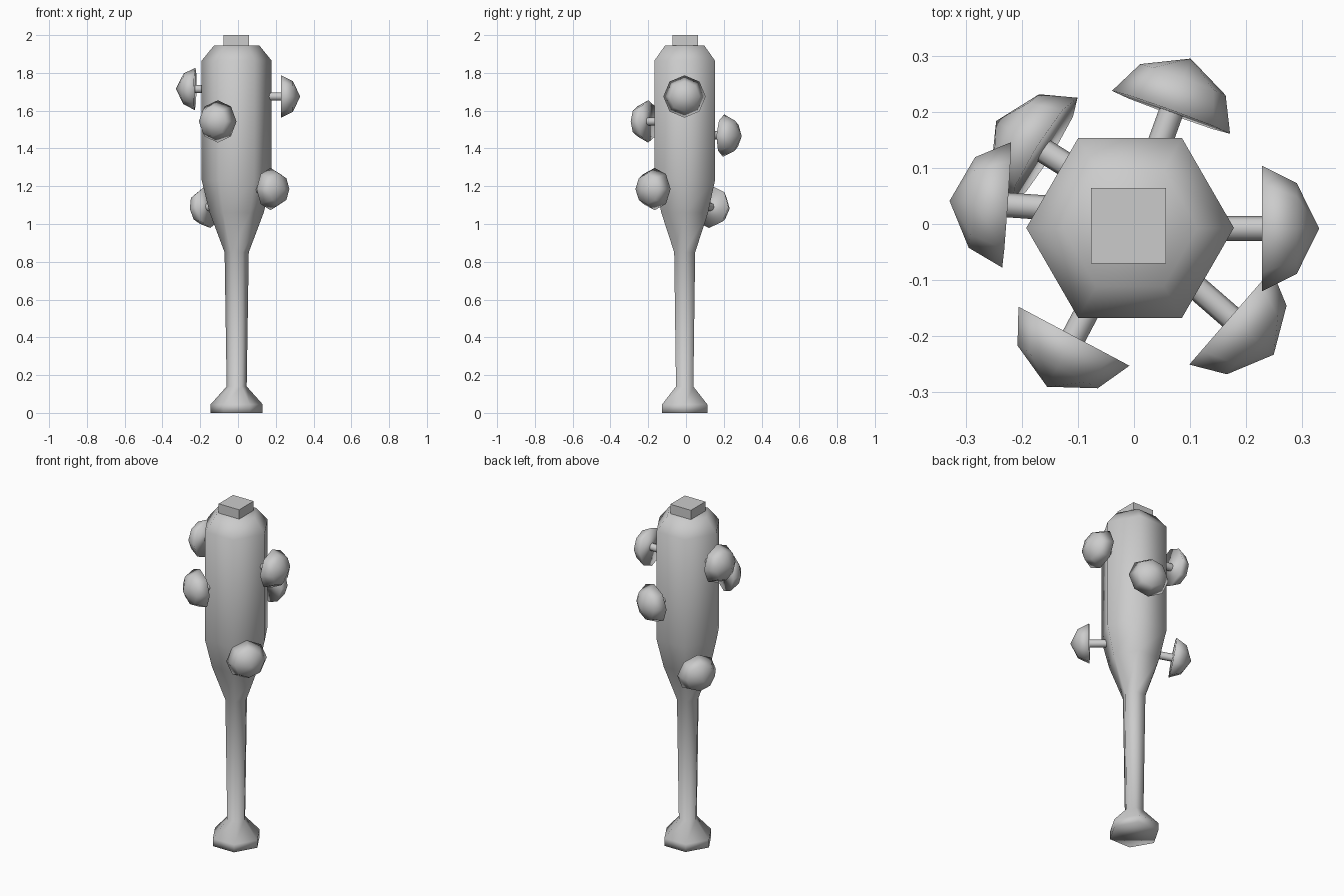
import bpy, bmesh, math
from mathutils import Matrix, Vector

if "Cube" in bpy.data.objects:
    bpy.data.objects.remove(bpy.data.objects["Cube"])

CX, CY = -0.007, -0.007


def lathe(name, profile, sides, matrix):
    """Closed solid of revolution from (radius, height) pairs; radius 0 makes a point."""
    bm = bmesh.new()
    rings = []
    for r, h in profile:
        count = 1 if r == 0 else sides
        rings.append([bm.verts.new((r * math.cos(2 * math.pi * i / sides),
                                    r * math.sin(2 * math.pi * i / sides), h))
                      for i in range(count)])
    for a, b in zip(rings, rings[1:]):
        for i in range(sides):
            j = (i + 1) % sides
            if len(b) == 1:
                bm.faces.new((a[i], a[j], b[0]))
            else:
                bm.faces.new((a[i], a[j], b[j], b[i]))
    bm.faces.new(rings[0][::-1])
    if len(rings[-1]) > 1:
        bm.faces.new(rings[-1])
    for f in bm.faces:
        f.smooth = True
    bm.transform(matrix)
    bmesh.ops.recalc_face_normals(bm, faces=bm.faces)
    mesh = bpy.data.meshes.new(name)
    bm.to_mesh(mesh)
    bm.free()
    obj = bpy.data.objects.new(name, mesh)
    bpy.context.collection.objects.link(obj)
    return obj


# Six-sided club: pommel, grip, flare, barrel, bevelled top
lathe("club_body",
      [(0.138, 0.0), (0.138, 0.045), (0.053, 0.14), (0.064, 0.85),
       (0.143, 1.06), (0.185, 1.23), (0.185, 1.865), (0.12, 1.945)],
      6, Matrix.Translation((CX, CY, 0)))

# Square block on top
bpy.ops.mesh.primitive_cube_add(size=1, location=(-0.01, -0.003, 1.965))
block = bpy.context.object
block.name = "top_block"
block.scale = (0.134, 0.135, 0.07)

# Mushroom-headed studs: rim centre, heading and pitch in degrees
studs = [
    ((0.228, -0.008, 1.675), 0, 0),
    ((0.066, 0.199, 1.468), 70, -2),
    ((-0.160, 0.130, 1.090), 148, -8),
    ((-0.227, 0.034, 1.715), 176, 1),
    ((-0.107, -0.200, 1.543), 242, 0),
    ((0.172, -0.166, 1.185), -41, 0),
]
for n, (rim, heading, pitch) in enumerate(studs, 1):
    aim = (Matrix.Translation(Vector(rim))
           @ Matrix.Rotation(math.radians(heading), 4, 'Z')
           @ Matrix.Rotation(math.radians(90 - pitch), 4, 'Y'))
    lathe(f"stud_cap_{n}", [(0.112, 0.0), (0.081, 0.062), (0.0, 0.102)], 8, aim)
    stem = lathe(f"stud_stem_{n}", [(0.022, -0.12), (0.022, 0.01)], 8, aim)
    bpy.ops.object.select_all(action='DESELECT')
    stem.select_set(True)
    bpy.context.view_layer.objects.active = stem
    bpy.ops.object.shade_smooth_by_angle(angle=math.radians(50))
